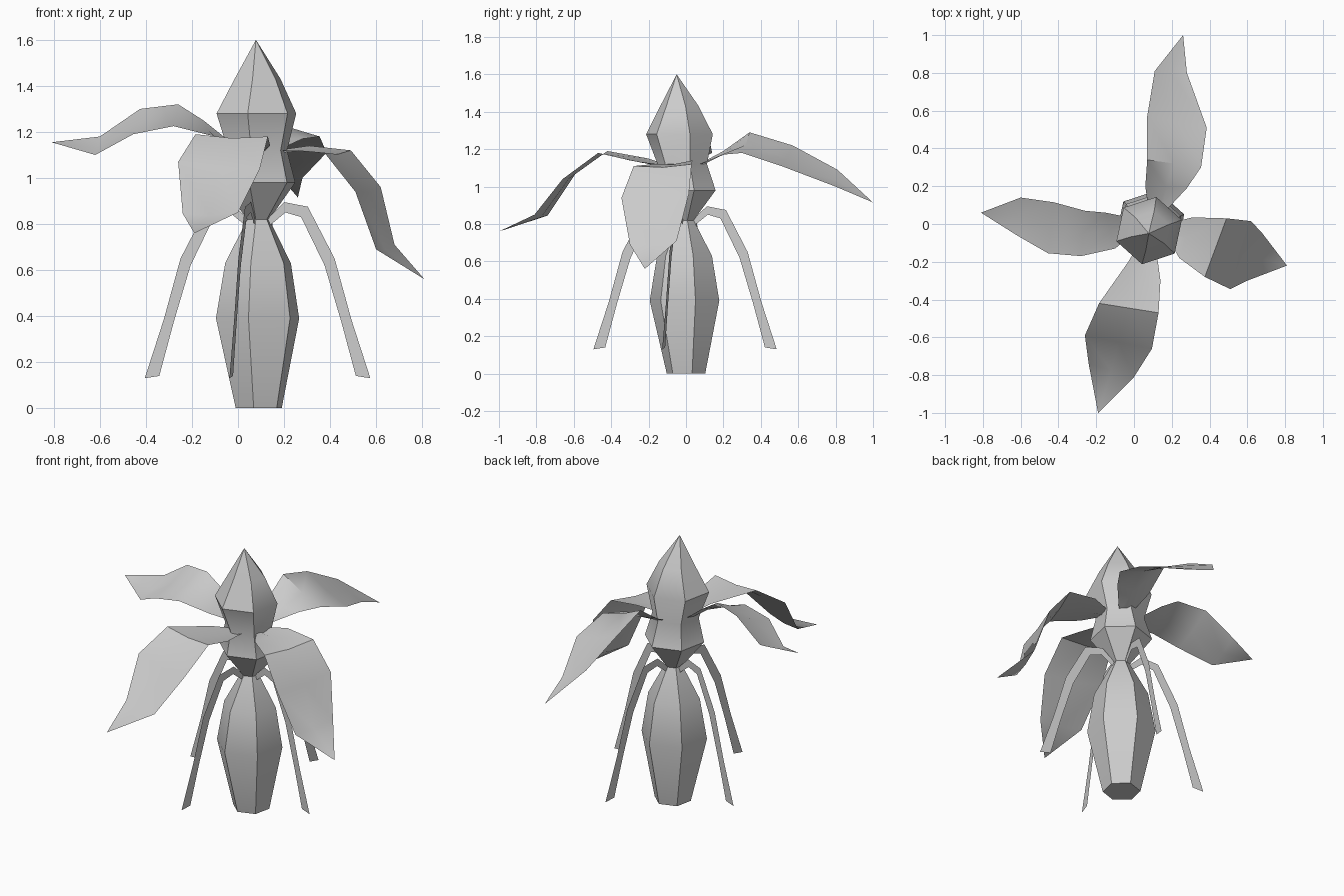
import bpy, bmesh, math
from mathutils import Vector

cube = bpy.data.objects.get("Cube")
if cube:
    bpy.data.objects.remove(cube)

GREY = (0.6, 0.6, 0.6, 1.0)
mat = bpy.data.materials.new("plain grey")
mat.use_nodes = True
mat.diffuse_color = GREY
mat.node_tree.nodes["Principled BSDF"].inputs["Base Color"].default_value = GREY


def loft(name, rows, closed=False):
    """Skin rows of points with quads; closed rows become a capped tube."""
    bm = bmesh.new()
    grid = [[bm.verts.new(p) for p in row] for row in rows]
    n = len(rows[0])
    for a, b in zip(grid, grid[1:]):
        for i in range(n if closed else n - 1):
            j = (i + 1) % n
            bm.faces.new((a[i], a[j], b[j], b[i]))
    if closed:
        bm.faces.new(grid[0][::-1])
    bmesh.ops.remove_doubles(bm, verts=bm.verts, dist=0.0005)
    if closed:
        bmesh.ops.recalc_face_normals(bm, faces=bm.faces)
    mesh = bpy.data.meshes.new(name)
    bm.to_mesh(mesh)
    bm.free()
    mesh.materials.append(mat)
    obj = bpy.data.objects.new(name, mesh)
    bpy.context.collection.objects.link(obj)
    bpy.ops.object.select_all(action='DESELECT')
    obj.select_set(True)
    bpy.context.view_layer.objects.active = obj
    bpy.ops.object.shade_smooth_by_angle(angle=math.radians(40))
    return obj


def hex_body(name, rings):
    """Six-sided turned body; each ring is centre x, y, height, radius."""
    turns = [math.radians(18 + 60 * i) for i in range(6)]
    loft(name, [[(x + r * math.cos(t), y + r * math.sin(t), z) for t in turns]
                for x, y, z, r in rings], closed=True)


def petal(name, left, right, tip, sag=0.012):
    """Sheet between two edges, slightly cupped along the middle."""
    rows = []
    for a, b in zip(left, right):
        a, b = Vector(a), Vector(b)
        rows.append([a, (a + b) / 2 - Vector((0, 0, sag)), b])
    rows.append([Vector(tip)] * 3)
    loft(name, rows)


# Body: lower bulb, then the waist and pointed bud
hex_body("lower_bulb", [(0.09, 0, 0, 0.105), (0.085, -0.008, 0.39, 0.19),
                        (0.087, -0.008, 0.63, 0.15), (0.088, -0.008, 0.82, 0.05)])
hex_body("upper_bud", [(0.088, -0.008, 0.82, 0.05), (0.085, -0.01, 0.98, 0.172),
                       (0.085, -0.02, 1.12, 0.135), (0.08, -0.035, 1.28, 0.182),
                       (0.085, -0.035, 1.43, 0.105), (0.078, -0.05, 1.6, 0)])

# Petals, one on each side
petal("left_petal",
      [(0.17, -0.06, 1.12), (0.24, -0.18, 1.12), (0.375, -0.28, 1.11),
       (0.51, -0.345, 0.94), (0.6, -0.3, 0.69)],
      [(0.17, 0, 1.12), (0.31, 0.035, 1.14), (0.49, 0.03, 1.12),
       (0.62, 0.015, 0.96), (0.68, -0.05, 0.71)], (0.81, -0.22, 0.56))
petal("front_petal",
      [(0.04, -0.08, 1.11), (-0.03, -0.2, 1.15), (-0.185, -0.42, 1.19),
       (-0.26, -0.59, 1.07), (-0.24, -0.74, 0.845)],
      [(0.11, -0.08, 1.11), (0.14, -0.3, 1.14), (0.13, -0.47, 1.18),
       (0.095, -0.66, 1.04), (0, -0.81, 0.85)], (-0.19, -1, 0.76))
petal("right_petal",
      [(0, 0.03, 1.13), (-0.15, 0.06, 1.25), (-0.26, 0.07, 1.32),
       (-0.425, 0.115, 1.3), (-0.6, 0.14, 1.18)],
      [(0, -0.05, 1.13), (-0.1, -0.13, 1.18), (-0.28, -0.17, 1.225),
       (-0.455, -0.155, 1.19), (-0.62, -0.06, 1.1)], (-0.81, 0.06, 1.155))
petal("back_petal",
      [(0.15, 0.05, 1.11), (0.28, 0.19, 1.17), (0.355, 0.3, 1.18),
       (0.385, 0.51, 1.11), (0.28, 0.8, 1)],
      [(0.08, 0.05, 1.11), (0.06, 0.2, 1.19), (0.07, 0.34, 1.29),
       (0.07, 0.57, 1.22), (0.11, 0.81, 1.09)], (0.26, 1, 0.915))

# Four flat roots arching out of the neck: distance from the axis and height
OUTER = [(0.03, 0.81), (0.12, 0.895), (0.225, 0.875), (0.345, 0.65), (0.42, 0.385), (0.505, 0.13)]
INNER = [(0.05, 0.79), (0.125, 0.85), (0.195, 0.83), (0.3, 0.62), (0.375, 0.375), (0.44, 0.14)]
for k, side in enumerate(("left", "back", "right", "front")):
    t = math.radians(90 * k - 14)
    loft(side + "_root", [[(0.085 + r * math.cos(t), -0.005 + r * math.sin(t), z)
                           for r, z in pair] for pair in zip(OUTER, INNER)])
